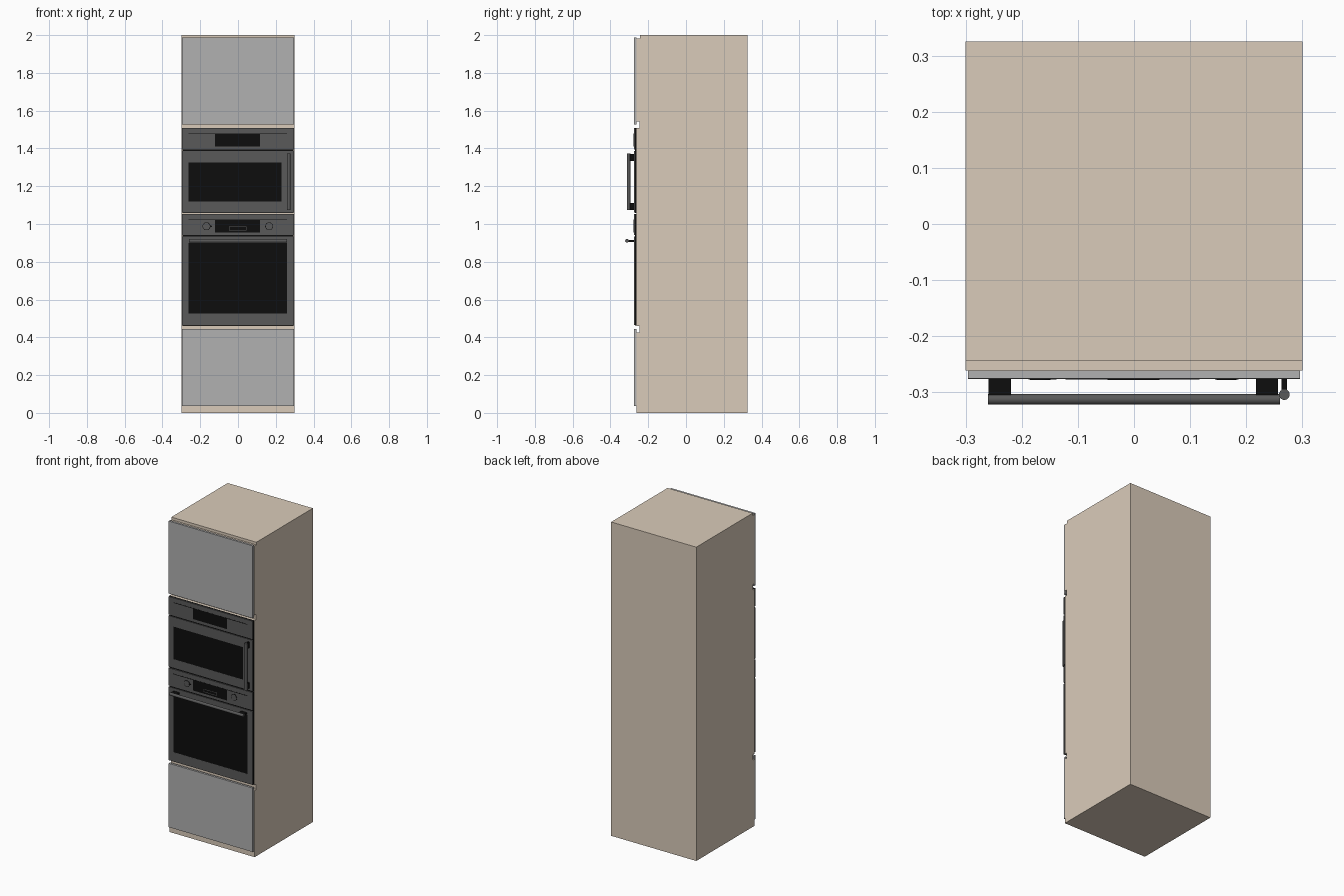
import bpy, bmesh, math
from mathutils import Matrix

if "Cube" in bpy.data.objects:
    bpy.data.objects.remove(bpy.data.objects["Cube"])


def mat(name, rgb):
    m = bpy.data.materials.new(name)
    m.diffuse_color = (*rgb, 1)
    m.use_nodes = True
    m.node_tree.nodes["Principled BSDF"].inputs["Base Color"].default_value = m.diffuse_color
    return m


WOOD = mat("wood", (0.70, 0.60, 0.49))
DOOR = mat("door_grey", (0.44, 0.44, 0.44))
STEEL = mat("dark_steel", (0.10, 0.10, 0.10))
BLACK = mat("black_glass", (0.004, 0.004, 0.004))


def finish(name, bm, m):
    bmesh.ops.recalc_face_normals(bm, faces=bm.faces)
    me = bpy.data.meshes.new(name)
    bm.to_mesh(me)
    bm.free()
    ob = bpy.data.objects.new(name, me)
    bpy.context.collection.objects.link(ob)
    me.materials.append(m)
    return ob


def box(name, x, y, z, m):
    bm = bmesh.new()
    centre = [(a + b) / 2 for a, b in (x, y, z)]
    size = [b - a for a, b in (x, y, z)]
    bmesh.ops.create_cube(bm, size=1, matrix=Matrix.Translation(centre) @ Matrix.Diagonal((*size, 1)))
    return finish(name, bm, m)


def rod(name, centre, r, length, axis, m):
    turn = {"X": Matrix.Rotation(math.pi / 2, 4, "Y"),
            "Y": Matrix.Rotation(math.pi / 2, 4, "X"), "Z": Matrix()}[axis]
    bm = bmesh.new()
    bmesh.ops.create_cone(bm, cap_ends=True, segments=32, radius1=r, radius2=r, depth=length,
                          matrix=Matrix.Translation(centre) @ turn)
    for f in bm.faces:
        f.smooth = len(f.verts) == 4
    for e in bm.edges:
        e.smooth = all(len(f.verts) == 4 for f in e.link_faces)
    return finish(name, bm, m)


def frame(name, x, y, z, hole_x, hole_z, m):
    """Flat panel with a rectangular opening through it."""
    bm = bmesh.new()

    def ring(xs, zs, yy):
        return [bm.verts.new((xs[i], yy, zs[k])) for i, k in ((0, 0), (1, 0), (1, 1), (0, 1))]
    of, hf = ring(x, z, y[0]), ring(hole_x, hole_z, y[0])
    ob_, hb = ring(x, z, y[1]), ring(hole_x, hole_z, y[1])
    for a, b in ((of, hf), (hf, hb), (hb, ob_), (ob_, of)):
        for i in range(4):
            j = (i + 1) % 4
            bm.faces.new((a[i], a[j], b[j], b[i]))
    return finish(name, bm, m)


# Cabinet body: side profile (y, z) with finger-grip grooves, extruded along x
F, G = -0.261, -0.245
profile = [(0.325, 0), (0.325, 2), (-0.243, 2), (-0.243, 1.983), (F, 1.983),
           (F, 1.543), (G, 1.543), (G, 1.508), (F, 1.508),
           (F, 0.46), (G, 0.46), (G, 0.425), (F, 0.425), (F, 0)]
bm = bmesh.new()
face = bm.faces.new([bm.verts.new((-0.3, y, z)) for y, z in profile])
ext = bmesh.ops.extrude_face_region(bm, geom=[face])
bmesh.ops.translate(bm, vec=(0.6, 0, 0),
                    verts=[v for v in ext["geom"] if isinstance(v, bmesh.types.BMVert)])
finish("cabinet_body", bm, WOOD)

# Cupboard doors
W = (-0.296, 0.296)
box("upper_door", W, (-0.275, F), (1.526, 1.988), DOOR)
box("lower_door", W, (-0.275, F), (0.037, 0.444), DOOR)

# Appliances: black backing, control panel, framed glass door
FACE, GLASS = (-0.276, -0.270), (-0.2755, -0.270)
for name, bottom, split, top, win_x, win_z in (
        ("microwave", 1.057, 1.39, 1.508, (-0.262, 0.23), (1.118, 1.325)),
        ("oven", 0.462, 0.937, 1.053, (-0.262, 0.26), (0.525, 0.90))):
    box(name + "_backing", (-0.294, 0.294), (-0.271, F), (bottom, top), BLACK)
    box(name + "_control_panel", W, FACE, (split + 0.004, top), STEEL)
    frame(name + "_door_frame", W, FACE, (bottom + 0.003, split - 0.004), win_x, win_z, STEEL)
    box(name + "_window", win_x, GLASS, win_z, BLACK)
    box(name + "_display", (-0.122, 0.117), (-0.2768, -0.275), (top - 0.098, top - 0.03), BLACK)
    box(name + "_panel_line", (-0.262, 0.26), (-0.2765, -0.275), (top - 0.032, top - 0.028), BLACK)

# Oven knobs and clock buttons
for side, x in (("left", -0.167), ("right", 0.165)):
    rod(side + "_knob_ring", (x, -0.2763, 0.988), 0.021, 0.002, "Y", BLACK)
    rod(side + "_knob", (x, -0.2768, 0.988), 0.018, 0.003, "Y", STEEL)
rod("indicator_dot", (-0.142, -0.2765, 0.988), 0.004, 0.002, "Y", BLACK)
frame("clock_frame", (-0.047, 0.045), (-0.278, -0.2765), (0.966, 0.986),
      (-0.044, 0.042), (0.969, 0.983), STEEL)

# Oven handle: horizontal bar on two flat brackets
rod("oven_handle", (0, -0.3125, 0.911), 0.0095, 0.52, "X", STEEL)
for side, x in (("left", -0.239), ("right", 0.237)):
    box(side + "_oven_bracket", (x - 0.02, x + 0.02), (-0.308, -0.275), (0.906, 0.916), BLACK)

# Microwave handle: vertical bar on two flat brackets
rod("microwave_handle", (0.268, -0.304, 1.223), 0.0095, 0.298, "Z", STEEL)
for side, z in (("upper", 1.352), ("lower", 1.093)):
    box(side + "_microwave_bracket", (0.263, 0.273), (-0.300, -0.275), (z - 0.019, z + 0.019), BLACK)
